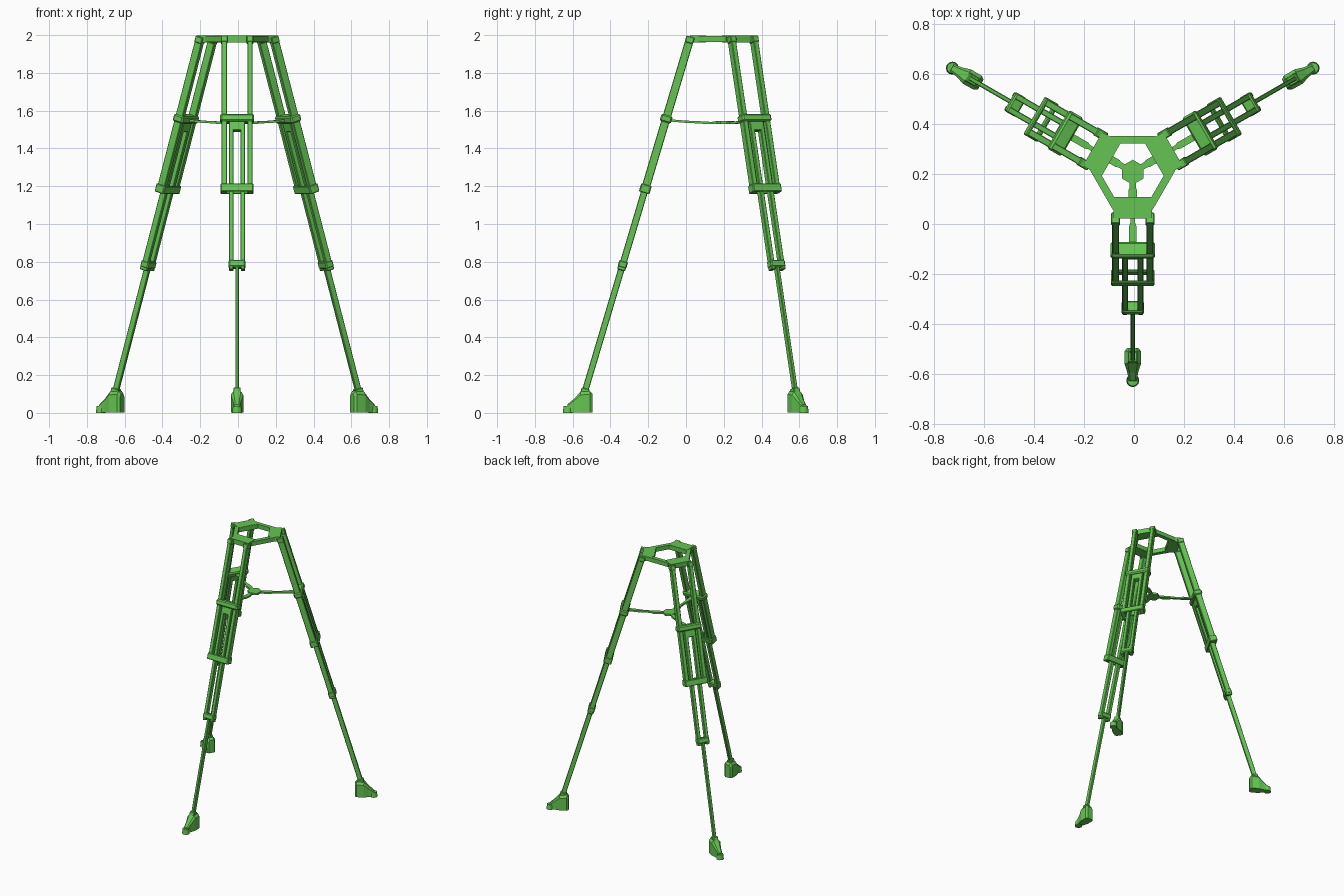
import bpy, bmesh
from math import atan, cos, radians, sqrt
from mathutils import Matrix, Vector

cube = bpy.data.objects.get("Cube")
if cube:
    bpy.data.objects.remove(cube)

green = bpy.data.materials.new("leaf green")
green.use_nodes = True
GREEN = (0.13, 0.56, 0.085, 1)
green.diffuse_color = GREEN
green.node_tree.nodes["Principled BSDF"].inputs["Base Color"].default_value = GREEN

CENTRE = Matrix.Translation((-0.005, 0.207, 0))
LEGS = {"front": radians(-90), "left": radians(30), "right": radians(150)}
SLOPE, TOP_R = 0.298, 0.18
TILT = atan(SLOPE)


def add_mesh(bm, name):
    bmesh.ops.recalc_face_normals(bm, faces=bm.faces)
    mesh = bpy.data.meshes.new(name)
    bm.to_mesh(mesh)
    bm.free()
    mesh.materials.append(green)
    return mesh


def place(mesh, name, angle=0.0):
    ob = bpy.data.objects.new(name, mesh)
    bpy.context.scene.collection.objects.link(ob)
    ob.matrix_world = CENTRE @ Matrix.Rotation(angle, 4, "Z")


def on_legs(bm, part):
    """Share one mesh, drawn along +x, between the three legs."""
    mesh = add_mesh(bm, part)
    for side, angle in LEGS.items():
        place(mesh, f"{side}_leg_{part}", angle)


def leg_box(bm, z0, z1, t, width, depth, offset=0.0, bevel=0.004):
    """Box lying along the slanted leg line between two heights."""
    z = (z0 + z1) / 2
    r = TOP_R + SLOPE * (2 - z)
    m = (Matrix.Translation((r, 0, z)) @ Matrix.Rotation(-TILT, 4, "Y")
         @ Matrix.Translation((offset, t, 0))
         @ Matrix.Diagonal((depth, width, (z1 - z0) / cos(TILT), 1)))
    verts = bmesh.ops.create_cube(bm, size=1, matrix=m)["verts"]
    edges = list({e for v in verts for e in v.link_edges})
    bmesh.ops.bevel(bm, geom=edges, offset=bevel, segments=1, affect="EDGES")


def loft(bm, rings):
    loops = [[bm.verts.new(p) for p in ring] for ring in rings]
    for a, b in zip(loops, loops[1:]):
        for i in range(len(a)):
            j = (i + 1) % len(a)
            bm.faces.new((a[i], a[j], b[j], b[i]))
    bm.faces.new(loops[0])
    bm.faces.new(loops[-1])


def hexagon(end, bar, z):
    """Six corners from the distance of the leg sides and of the bar sides."""
    t = (bar - end * 0.5) / (sqrt(3) / 2)
    return [Matrix.Rotation(a, 3, "Z") @ Vector((end, s * t, z))
            for a in LEGS.values() for s in (-1, 1)]


# Top ring: slim six-sided frame with a plate at each leg
bm = bmesh.new()
profile = [[bm.verts.new(p) for p in hexagon(end, bar, z)]
           for end, bar, z in ((0.15, 0.144, 1.964), (0.15, 0.144, 1.996),
                               (0.1, 0.114, 1.996), (0.1, 0.114, 1.964))]
for k in range(4):
    a, b = profile[k], profile[(k + 1) % 4]
    for i in range(6):
        j = (i + 1) % 6
        bm.faces.new((a[i], a[j], b[j], b[i]))
place(add_mesh(bm, "top_ring"), "top_ring")

bm = bmesh.new()
bmesh.ops.create_cube(bm, size=1, matrix=Matrix.Translation((0.144, 0, 1.98))
                      @ Matrix.Diagonal((0.084, 0.155, 0.036, 1)))
on_legs(bm, "top_plate")

# Hinge lugs at the corners of the ring
bm = bmesh.new()
for s in (-1, 1):
    leg_box(bm, 1.958, 1.992, s * 0.068, 0.036, 0.046)
on_legs(bm, "hinge_lugs")

# Rails of the upper and middle sections
bm = bmesh.new()
for s in (-1, 1):
    leg_box(bm, 1.17, 1.99, s * 0.068, 0.028, 0.044, bevel=0.003)
on_legs(bm, "upper_rails")

bm = bmesh.new()
for s in (-1, 1):
    leg_box(bm, 0.77, 1.54, s * 0.03, 0.024, 0.036, bevel=0.003)
leg_box(bm, 1.49, 1.55, 0, 0.08, 0.036)
on_legs(bm, "middle_rails")

# Solid upper clamp, open middle collar and solid lower clamp
bm = bmesh.new()
leg_box(bm, 1.538, 1.577, 0, 0.178, 0.062, bevel=0.008)
on_legs(bm, "upper_clamp")

bm = bmesh.new()
for s in (-1, 1):
    leg_box(bm, 1.165, 1.208, 0, 0.172, 0.012, offset=s * 0.023)
    leg_box(bm, 1.165, 1.208, s * 0.071, 0.032, 0.052)
on_legs(bm, "middle_collar")

bm = bmesh.new()
leg_box(bm, 0.768, 0.805, 0, 0.088, 0.048, bevel=0.006)
for s in (-1, 1):
    leg_box(bm, 0.755, 0.79, s * 0.031, 0.022, 0.044)
on_legs(bm, "lower_clamp")

# Slim lower blade
bm = bmesh.new()
leg_box(bm, 0.07, 0.79, 0, 0.018, 0.034, bevel=0.003)
on_legs(bm, "lower_blade")

# Foot: shoe body tapering outward, ending in a rounded toe
bm = bmesh.new()
rings = []
for r, half, height in ((0.702, 0.022, 0.1), (0.715, 0.032, 0.115), (0.765, 0.033, 0.112),
                        (0.8, 0.022, 0.075), (0.835, 0.016, 0.045)):
    rings.append([(r, -half, 0.003), (r, half, 0.003), (r, half, height * 0.85),
                  (r, half * 0.6, height), (r, -half * 0.6, height), (r, -half, height * 0.85)])
loft(bm, rings)
bmesh.ops.create_cone(bm, cap_ends=True, segments=12, radius1=0.026, radius2=0.022, depth=0.037,
                      matrix=Matrix.Translation((0.833, 0, 0.0185)))
leg_box(bm, 0.095, 0.13, 0, 0.038, 0.044)
on_legs(bm, "foot")

# Spreader: faceted hub with three jointed arms
bm = bmesh.new()
bmesh.ops.create_cone(bm, cap_ends=True, segments=6, radius1=0.05, radius2=0.05, depth=0.014,
                      matrix=Matrix.Translation((0, 0, 1.537)))
place(add_mesh(bm, "spreader_hub"), "spreader_hub")

bm = bmesh.new()
rings = []
for r, half, z in ((0.03, 0.012, 1.537), (0.06, 0.012, 1.536), (0.07, 0.016, 1.535),
                   (0.115, 0.016, 1.536), (0.13, 0.008, 1.538), (0.2, 0.009, 1.541),
                   (0.215, 0.014, 1.542), (0.3, 0.014, 1.549)):
    rings.append([(r, -half, z - 0.006), (r, half, z - 0.006),
                  (r, half, z + 0.006), (r, -half, z + 0.006)])
loft(bm, rings)
on_legs(bm, "spreader_arm")
